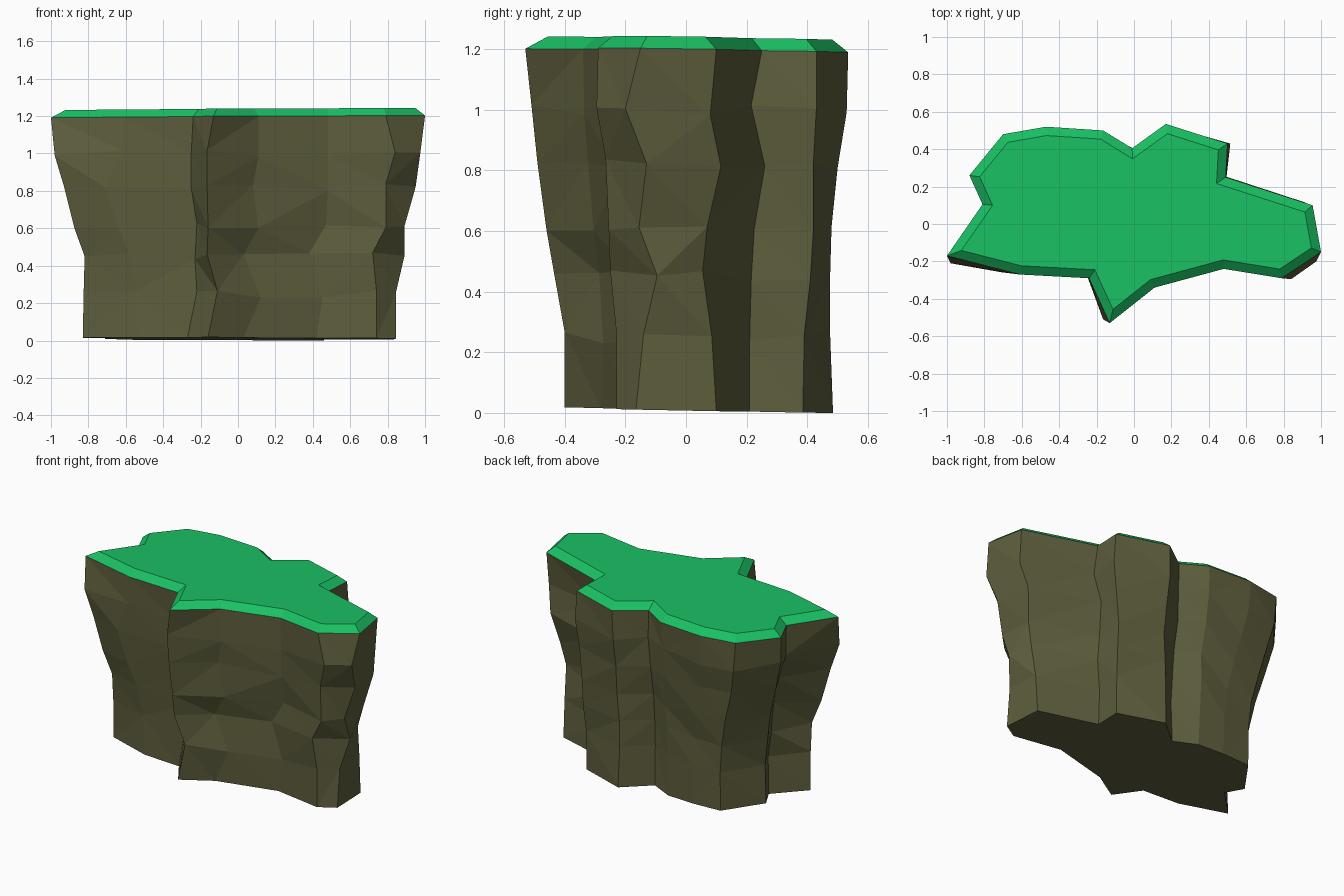
import bpy, bmesh, random
from mathutils import Vector

if "Cube" in bpy.data.objects:
    bpy.data.objects.remove(bpy.data.objects["Cube"])

random.seed(4)

# Plan outline, one entry per cliff ridge: (top x, top y, bottom x, bottom y)
RIDGES = [
    (-1.00, -.17, -.83, -.12), (-.81, .105, -.65, .06), (-.88, .26, -.71, .175),
    (-.70, .48, -.54, .41), (-.47, .52, -.34, .42), (-.165, .50, -.155, .41),
    (-.01, .405, -.01, .34), (.17, .535, .16, .485), (.50, .43, .46, .385),
    (.49, .25, .45, .21), (.955, .10, .83, .10), (1.00, -.15, .845, -.165),
    (.79, -.29, .74, -.23), (.48, -.24, .42, -.175), (.11, -.34, .03, -.28),
    (-.13, -.53, -.16, -.40), (-.24, -.29, -.27, -.235), (-.61, -.27, -.53, -.22),
]
HEIGHTS = [1.195, 1.0, .82, .62, .45, .25, 0]   # rock layers
BLEND = [1, .92, .65, .33, .15, 0, 0]           # taper from top to bottom plan

# Weathering of the middle layers: (ridge, axis) -> values for layers 1..5
WORN = {
    (0, 0): (-.98, -.93, -.875, -.82, -.825), (0, 1): (-.21, -.19, -.17, -.15, -.13),
    (7, 1): (.53, .50, .48, .475, .475), (8, 0): (.515, .49, .47, .47, .46),
    (8, 1): (.43, .42, .42, .41, .39), (9, 1): (.215, .26, .225, .215, .21),
    (10, 1): (.08, .115, .07, .055, .085), (11, 0): (.975, .95, .89, .89, .845),
    (11, 1): (-.20, -.13, -.155, -.095, -.14), (12, 0): (.84, .79, .79, .72, .74),
    (12, 1): (-.295, -.265, -.255, -.25, -.23), (13, 0): (.48, .48, .47, .38, .45),
    (14, 0): (.11, .08, .11, .03, .12), (15, 0): (-.165, -.165, -.16, -.165, -.11),
    (15, 1): (-.51, -.49, -.46, -.435, -.40), (16, 0): (-.25, -.25, -.22, -.23, -.22),
    (17, 0): (-.62, -.71, -.64, -.58, -.55),
}


def material(name, color):
    m = bpy.data.materials.new(name)
    m.diffuse_color = (*color, 1)
    m.use_nodes = True
    m.node_tree.nodes["Principled BSDF"].inputs["Base Color"].default_value = m.diffuse_color
    return m


def finish(name, bm, mat):
    bmesh.ops.recalc_face_normals(bm, faces=bm.faces)
    mesh = bpy.data.meshes.new(name)
    bm.to_mesh(mesh)
    bm.free()
    mesh.materials.append(mat)
    bpy.context.collection.objects.link(bpy.data.objects.new(name, mesh))


def bridge(bm, upper, lower):
    n = len(upper)
    return [bm.faces.new((upper[i], upper[(i + 1) % n], lower[(i + 1) % n], lower[i]))
            for i in range(n)]


def top_z(x, y, base):
    return base + .006 * x - .013 * y


def inset(points, dist):
    """Mitred inward offset of a clockwise outline."""
    result = []
    for i, p in enumerate(points):
        a = (p - points[i - 1]).normalized()
        b = (points[(i + 1) % len(points)] - p).normalized()
        na, nb = Vector((a.y, -a.x)), Vector((b.y, -b.x))
        result.append(p + (na + nb) * dist / (1 + na.dot(nb)))
    return result


rock = material("olive_rock", (.112, .112, .047))
grass = material("green_grass", (.010, .53, .125))

# Rock body: stacked layers of weathered ridges, open under the grass
bm = bmesh.new()
rings = []
last = len(HEIGHTS) - 1
for k, h in enumerate(HEIGHTS):
    ring = []
    for i, (tx, ty, bx, by) in enumerate(RIDGES):
        p = [bx + (tx - bx) * BLEND[k], by + (ty - by) * BLEND[k]]
        z = h
        if k == 0:
            z = top_z(*p, h)
        elif k == last:
            z = .01 - .003 * p[0] - .02 * p[1]
        else:
            for axis in (0, 1):
                p[axis] = (WORN[i, axis][k - 1] if (i, axis) in WORN
                           else p[axis] + random.uniform(-.008, .008))
            z += random.uniform(-.02, .02)
        ring.append(bm.verts.new((*p, z)))
    rings.append(ring)
walls = [f for a, b in zip(rings, rings[1:]) for f in bridge(bm, a, b)]
bmesh.ops.triangulate(bm, faces=walls)
bm.faces.new(rings[-1])
finish("rock_body", bm, rock)

# Grass cap: bevelled rim and flat top
bm = bmesh.new()
outline = [Vector(r[:2]) for r in RIDGES]
outer = [bm.verts.new((p.x, p.y, top_z(p.x, p.y, 1.195))) for p in outline]
inner = [bm.verts.new((p.x, p.y, top_z(p.x, p.y, 1.236))) for p in inset(outline, .047)]
bridge(bm, inner, outer)
bm.faces.new(inner)
finish("grass_cap", bm, grass)
